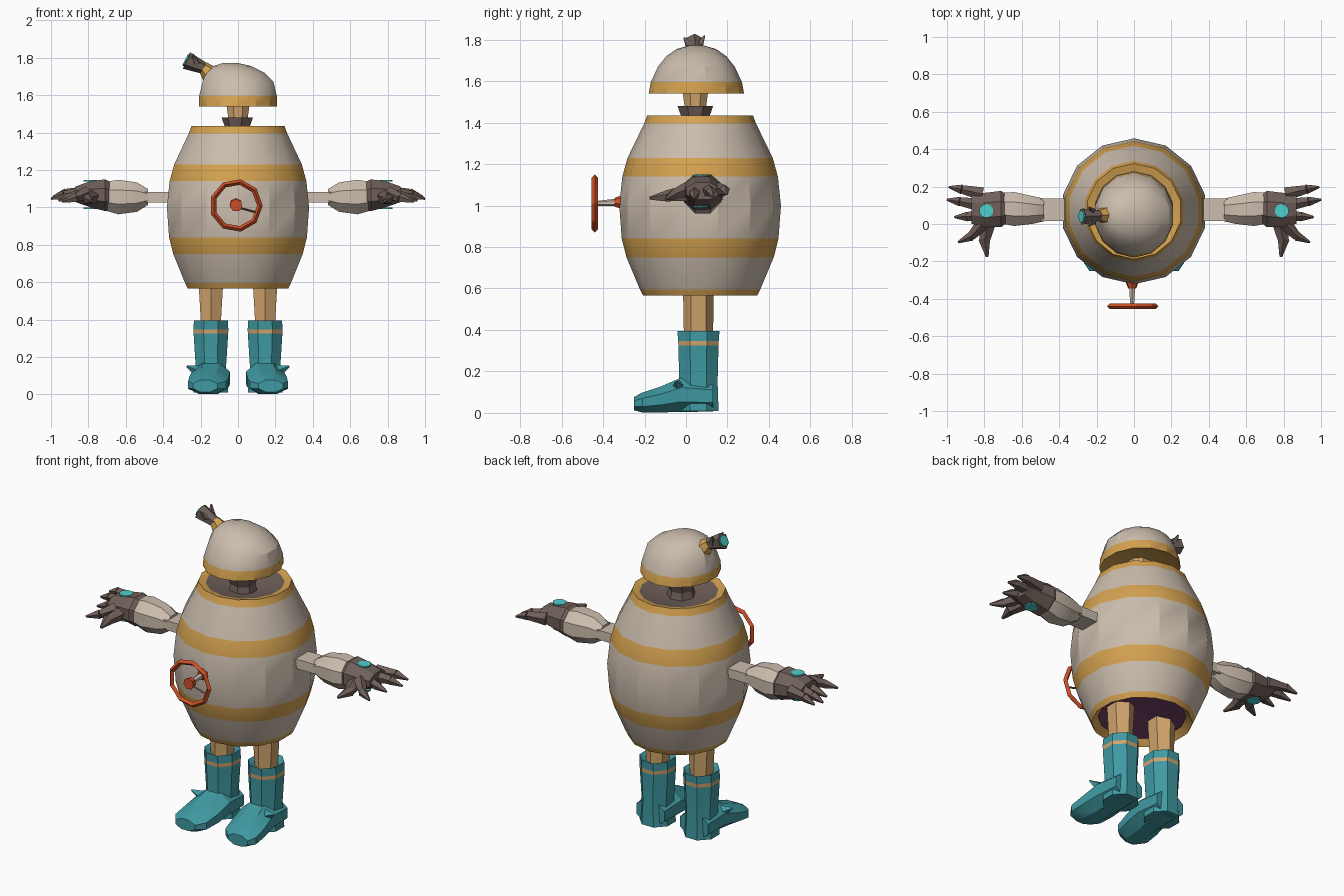
import bpy, bmesh, math
from mathutils import Vector

cube = bpy.data.objects.get("Cube")
if cube:
    bpy.data.objects.remove(cube)


def material(name, rgb):
    m = bpy.data.materials.new(name)
    m.use_nodes = True
    m.diffuse_color = (*rgb, 1)
    m.node_tree.nodes["Principled BSDF"].inputs["Base Color"].default_value = (*rgb, 1)
    return m


MATS = {
    "cream": material("cream", (0.6, 0.51, 0.42)),
    "gold": material("gold", (0.66, 0.36, 0.08)),
    "brown": material("dark brown", (0.16, 0.115, 0.1)),
    "teal": material("boot teal", (0.05, 0.32, 0.36)),
    "aqua": material("bright aqua", (0.08, 0.62, 0.62)),
    "red": material("valve red", (0.62, 0.08, 0.02)),
    "skin": material("tan", (0.63, 0.37, 0.15)),
    "purple": material("purple", (0.19, 0.06, 0.15)),
}


def finish(ob, angle=25):
    bpy.ops.object.select_all(action="DESELECT")
    ob.select_set(True)
    bpy.context.view_layer.objects.active = ob
    bpy.ops.object.shade_smooth_by_angle(angle=math.radians(angle))
    return ob


def loft(name, rings, colors, axis="Z", sides=8, caps=(True, True), phase=0.5):
    """Skin rings (x, y, z, radius u, radius v); one colour per segment."""
    u, v = {"X": ((0, 1, 0), (0, 0, 1)), "Y": ((1, 0, 0), (0, 0, 1)),
            "Z": ((1, 0, 0), (0, 1, 0))}[axis]
    u, v = Vector(u), Vector(v)
    if isinstance(colors, str):
        colors = [colors] * (len(rings) - 1)
    names = list(dict.fromkeys(colors))
    bm = bmesh.new()
    loops = []
    for x, y, z, ru, rv in rings:
        loop = []
        for i in range(sides):
            a = math.tau * (i + phase) / sides
            loop.append(bm.verts.new(Vector((x, y, z)) + u * ru * math.cos(a) + v * rv * math.sin(a)))
        loops.append(loop)
    for k, color in enumerate(colors):
        for i in range(sides):
            j = (i + 1) % sides
            f = bm.faces.new((loops[k][i], loops[k][j], loops[k + 1][j], loops[k + 1][i]))
            f.material_index = names.index(color)
    for on, loop, color in zip(caps, (loops[0], loops[-1]), (colors[0], colors[-1])):
        if on:
            bm.faces.new(loop).material_index = names.index(color)
    bmesh.ops.recalc_face_normals(bm, faces=bm.faces)
    mesh = bpy.data.meshes.new(name)
    bm.to_mesh(mesh)
    bm.free()
    for n in names:
        mesh.materials.append(MATS[n])
    ob = bpy.data.objects.new(name, mesh)
    bpy.context.collection.objects.link(ob)
    return finish(ob)


def rod(name, start, end, r1, r2, color, sides=6):
    """Tapered rod between two points."""
    a, b = Vector(start), Vector(end)
    bpy.ops.mesh.primitive_cone_add(vertices=sides, radius1=r1, radius2=r2,
                                    depth=(b - a).length, location=(a + b) / 2)
    ob = bpy.context.object
    ob.name = name
    ob.rotation_euler = (b - a).to_track_quat("Z", "Y").to_euler()
    ob.data.materials.append(MATS[color])
    return finish(ob)


def round_rings(profile, x, y):
    return [(x, y, z, r, r) for r, z in profile]


# Barrel body: purple underside, gold hoops, sunken brown collar
BODY_Y = 0.068
barrel = [(0.02, 0.63), (0.24, 0.6), (0.275, 0.565), (0.29, 0.595), (0.355, 0.75),
          (0.378, 0.84), (0.39, 1.0), (0.375, 1.14), (0.35, 1.23), (0.27, 1.395),
          (0.255, 1.435), (0.215, 1.425), (0.07, 1.39)]
loft("barrel_body", round_rings(barrel, 0, BODY_Y),
     ["purple", "gold", "gold", "cream", "gold", "cream", "cream", "gold",
      "cream", "gold", "gold", "brown"], sides=14)

# Neck and scarf
loft("neck", round_rings([(0.065, 1.38), (0.055, 1.47), (0.07, 1.57)], 0, 0.045), "skin")
loft("neck_scarf", round_rings([(0.08, 1.39), (0.07, 1.43), (0.088, 1.48), (0.06, 1.46)], 0, 0.045),
     "brown", sides=7)

# Dome helmet with gold brim
loft("helmet", [(0, 0.05, 1.57, 0.12, 0.12), (0, 0.05, 1.54, 0.215, 0.23),
                (0, 0.05, 1.595, 0.213, 0.22), (0, 0.05, 1.67, 0.195, 0.185),
                (-0.015, 0.05, 1.72, 0.16, 0.145), (-0.03, 0.05, 1.755, 0.105, 0.095),
                (-0.04, 0.05, 1.772, 0.04, 0.035)],
     ["gold", "gold", "cream", "cream", "cream", "cream"], sides=14)

# Helmet lamp
rod("lamp_base", (-0.12, 0.05, 1.68), (-0.19, 0.045, 1.755), 0.065, 0.03, "gold")
rod("lamp_housing", (-0.16, 0.045, 1.735), (-0.275, 0.04, 1.785), 0.028, 0.048, "brown")
rod("lamp_lens", (-0.275, 0.04, 1.785), (-0.283, 0.04, 1.789), 0.033, 0.033, "aqua", 8)
for dy, tip in ((-0.05, 1.79), (0.05, 1.8)):
    rod("lamp_fin", (-0.22, 0.04 + dy / 2, 1.77), (-0.24, 0.04 + dy, tip + 0.02), 0.022, 0.004, "brown", 4)

# Valve wheel on the belly
bpy.ops.mesh.primitive_torus_add(major_segments=9, minor_segments=4, major_radius=0.127,
                                 minor_radius=0.015, location=(-0.01, -0.44, 1.01),
                                 rotation=(math.pi / 2, 0, 0))
wheel = bpy.context.object
wheel.name = "valve_wheel"
wheel.data.materials.append(MATS["red"])
finish(wheel)
rod("valve_hub", (-0.01, -0.455, 1.01), (-0.01, -0.425, 1.01), 0.034, 0.03, "red", 7)
rod("valve_stem", (-0.01, -0.34, 1.015), (-0.01, -0.43, 1.01), 0.018, 0.012, "cream")
rod("valve_flange", (-0.01, -0.31, 1.015), (-0.01, -0.345, 1.015), 0.035, 0.022, "red", 7)
rod("valve_spoke", (0, -0.44, 1.0), (0.11, -0.44, 0.97), 0.006, 0.006, "brown", 4)

for side, s in (("left", 1), ("right", -1)):
    # Arm: flat upper arm, flared cream cuff
    loft(side + "_upper_arm", [(s * 0.34, 0.075, 1.055, 0.085, 0.04),
                               (s * 0.54, 0.075, 1.055, 0.085, 0.04)],
         "cream", "X", 4)
    loft(side + "_forearm", [(s * 0.48, 0.075, 1.055, 0.065, 0.045),
                             (s * 0.54, 0.075, 1.055, 0.08, 0.085),
                             (s * 0.64, 0.08, 1.055, 0.098, 0.1),
                             (s * 0.72, 0.085, 1.06, 0.088, 0.08)], "cream", "X")
    # Glove: palm, discs on both faces, fingers and thumb
    loft(side + "_glove", [(s * 0.67, 0.08, 1.06, 0.07, 0.075),
                           (s * 0.71, 0.08, 1.065, 0.105, 0.092),
                           (s * 0.79, 0.075, 1.07, 0.1, 0.075),
                           (s * 0.87, 0.08, 1.07, 0.085, 0.045)], "brown", "X")
    for z, face in ((1.143, "top"), (0.995, "under")):
        rod(f"{side}_glove_{face}_disc", (s * 0.79, 0.07, z - 0.004), (s * 0.79, 0.07, z + 0.004),
            0.038, 0.038, "aqua", 10)
    fingers = [(0.16, 0.95, 0.185, 1.075), (0.1, 0.96, 0.12, 1.065),
               (0.045, 0.92, 0.04, 1.055), (0.0, 0.9, -0.065, 1.05)]
    for y, kx, ky, kz in fingers:
        knuckle = (s * (kx - 0.03), ky, kz)
        rod(side + "_finger", (s * 0.81, y, 1.075), knuckle, 0.038, 0.024, "brown", 5)
        rod(side + "_fingertip", knuckle, (s * (kx + 0.04), ky + (ky - y) * 0.5, kz - 0.02),
            0.027, 0.006, "brown", 5)
    rod(side + "_thumb", (s * 0.77, 0.04, 1.06), (s * 0.8, -0.09, 1.045), 0.045, 0.03, "brown", 5)
    rod(side + "_thumb_tip", (s * 0.8, -0.08, 1.045), (s * 0.785, -0.175, 1.035), 0.033, 0.008, "brown", 5)

    # Leg and striped boot shaft
    cx = s * 0.145
    loft(side + "_leg", [(cx, 0.06, 0.36, 0.06, 0.07), (cx, 0.06, 0.63, 0.078, 0.075)], "skin", sides=6)
    loft(side + "_boot_shaft", [(cx, 0.06, 0.01, 0.1, 0.105), (cx, 0.06, 0.15, 0.088, 0.1),
                                (cx, 0.06, 0.325, 0.1, 0.105), (cx, 0.06, 0.347, 0.101, 0.106),
                                (cx, 0.06, 0.395, 0.098, 0.11), (cx, 0.06, 0.37, 0.06, 0.07)],
         ["teal", "teal", "skin", "teal", "teal"])
    # Foot, splayed slightly outward, with a side tab
    loft(side + "_boot_foot", [(cx, 0.13, 0.08, 0.1, 0.08), (cx, -0.02, 0.088, 0.11, 0.09),
                               (s * 0.155, -0.12, 0.065, 0.115, 0.068),
                               (s * 0.165, -0.21, 0.05, 0.11, 0.052),
                               (s * 0.175, -0.25, 0.045, 0.07, 0.035)], "teal", "Y")
    rod(side + "_boot_tab", (s * 0.2, -0.03, 0.12), (s * 0.275, -0.05, 0.15), 0.04, 0.004, "teal", 4)
